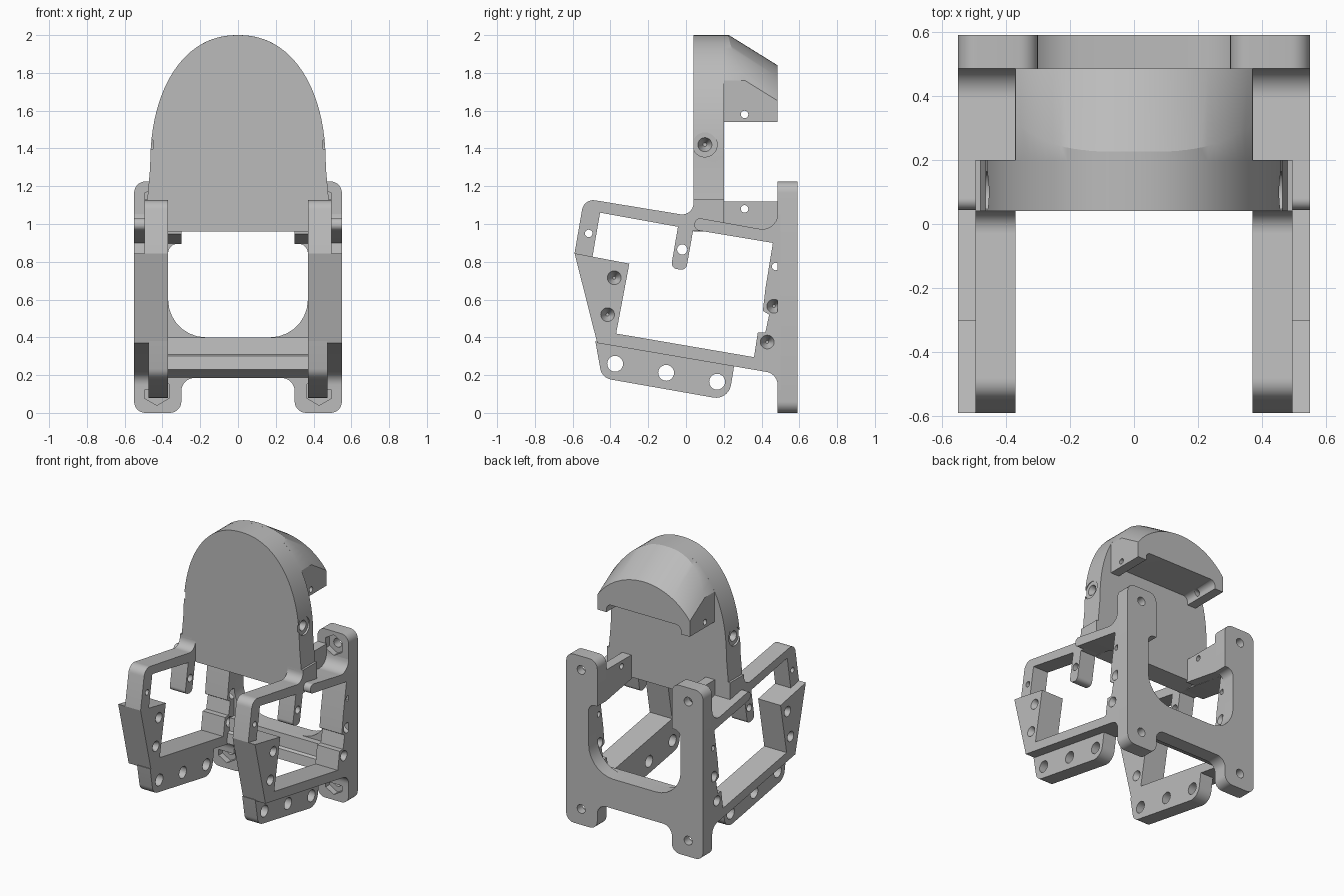
import bpy, bmesh, math
from mathutils import Vector, Matrix

cube = bpy.data.objects.get("Cube")
if cube:
    bpy.data.objects.remove(cube, do_unlink=True)

grey = bpy.data.materials.new("plain grey")
grey.use_nodes = True
grey.diffuse_color = (0.5, 0.5, 0.5, 1)
grey.node_tree.nodes["Principled BSDF"].inputs["Base Color"].default_value = (0.5, 0.5, 0.5, 1)
parts = []


def rounded(points, steps=7):
    """Polygon from (a, b) or (a, b, radius) corners."""
    out = []
    n = len(points)
    for i, p in enumerate(points):
        c = Vector(p[:2])
        if len(p) < 3:
            out.append(c)
            continue
        u = (Vector(points[i - 1][:2]) - c).normalized()
        v = (Vector(points[(i + 1) % n][:2]) - c).normalized()
        half = u.angle(v) / 2
        middle = c + (u + v).normalized() * (p[2] / math.sin(half))
        reach = p[2] / math.tan(half)
        start, end = c + u * reach - middle, c + v * reach - middle
        sweep = start.angle_signed(end)
        for k in range(steps + 1):
            out.append(middle + Matrix.Rotation(-sweep * k / steps, 2) @ start)
    return out


def add_object(name, bm):
    bmesh.ops.recalc_face_normals(bm, faces=bm.faces)
    mesh = bpy.data.meshes.new(name)
    bm.to_mesh(mesh)
    bm.free()
    mesh.materials.append(grey)
    ob = bpy.data.objects.new(name, mesh)
    bpy.context.collection.objects.link(ob)
    return ob


def prism(name, points, axis, a, b, shear=0.0, keep=True):
    """Extrude a (y, z) profile along x, or an (x, z) profile along y."""
    bm = bmesh.new()
    rim = []
    for p in rounded(points):
        rim.append(bm.verts.new((a, p.x, p.y) if axis == "x" else (p.x, a, p.y)))
    face = bm.faces.new(rim)
    new = bmesh.ops.extrude_face_region(bm, geom=[face])["geom"]
    shift = Vector((b - a, 0, 0)) if axis == "x" else Vector((0, b - a, shear * (b - a)))
    bmesh.ops.translate(bm, vec=shift, verts=[g for g in new if isinstance(g, bmesh.types.BMVert)])
    ob = add_object(name, bm)
    if keep:
        parts.append(ob)
    return ob


def drills(specs):
    """Cutter of cones: (start, end, start radius, end radius, sides)."""
    bm = bmesh.new()
    for start, end, r1, r2, sides in specs:
        start, end = Vector(start), Vector(end)
        axis = end - start
        turn = Vector((0, 0, 1)).rotation_difference(axis).to_matrix().to_4x4()
        bmesh.ops.create_cone(bm, cap_ends=True, segments=sides, radius1=r1, radius2=r2,
                              depth=axis.length,
                              matrix=Matrix.Translation((start + end) / 2) @ turn)
    return add_object("drill_cutter", bm)


def cut(ob, cutter):
    cutter.hide_render = True
    mod = ob.modifiers.new("cut", "BOOLEAN")
    mod.operation, mod.solver, mod.object = "DIFFERENCE", "EXACT", cutter
    graph = bpy.context.evaluated_depsgraph_get()
    mesh = bpy.data.meshes.new_from_object(ob.evaluated_get(graph))
    ob.modifiers.clear()
    ob.data = mesh
    bpy.data.objects.remove(cutter, do_unlink=True)


def through(s, y, z, r):
    return [((s * 0.2, y, z), (s * 0.7, y, z), r, r, 20)]


def sunk(s, y, z, r, inner, outer):
    """Countersinks from both sides that do not quite meet."""
    return [((s * (outer + 0.01), y, z), (s * (outer - 0.06), y, z), r * 1.15, 0.008, 20),
            ((s * (inner - 0.01), y, z), (s * (inner + 0.06), y, z), r * 1.15, 0.008, 20)]


def shell_z(x):
    return 1.3 + 0.7 * (1 - abs(x / 0.465) ** 2.2) ** (1 / 2.2)


# Side profiles, in y and z
arm = [(-0.59, 0.845), (-0.54, 1.135, 0.06), (0.04, 1.04, 0.06), (0.04, 1.13), (0.2, 1.13),
       (0.2, 0.96), (0.035, 0.965), (-0.04, 0.985), (-0.455, 1.06), (-0.495, 0.827)]
post = [(-0.04, 1.0), (-0.08, 0.767, 0.03), (0.0, 0.753, 0.03), (0.04, 0.98)]
frame = [(-0.59, 0.845), (-0.30, 0.79), (-0.37, 0.42), (0.36, 0.295), (0.38, 0.425),
         (0.42, 0.425), (0.44, 0.52), (0.407, 0.54), (0.42, 0.655), (0.46, 0.90),
         (0.04, 0.97, 0.03), (0.05, 1.035, 0.03), (0.485, 0.957, 0.08), (0.485, 1.05),
         (0.5, 1.05), (0.5, 0.12), (0.485, 0.12), (0.485, 0.207, 0.07), (-0.47, 0.37)]
strap = [(-0.48, 0.38), (-0.445, 0.185, 0.07), (0.225, 0.067, 0.08), (0.255, 0.25)]
tab = [(0.19, 1.12), (0.49, 1.12), (0.49, 0.895), (0.19, 0.947)]

for side, s in (("left", 1), ("right", -1)):
    ob = prism(side + "_front_arm", arm, "x", s * 0.37, s * 0.495)
    cut(ob, drills(through(s, -0.515, 0.95, 0.02)))
    ob = prism(side + "_hanging_post", post, "x", s * 0.37, s * 0.495)
    cut(ob, drills(through(s, -0.02, 0.865, 0.027)))
    ob = prism(side + "_side_frame", frame, "x", s * 0.37, s * 0.55)
    holes = through(s, 0.475, 0.775, 0.02)
    for y, z in ((-0.38, 0.715), (-0.415, 0.52), (0.465, 0.565), (0.43, 0.375)):
        holes += sunk(s, y, z, 0.036, 0.37, 0.55)
    cut(ob, drills(holes))
    ob = prism(side + "_lower_strap", strap, "x", s * 0.37, s * 0.475)
    holes = []
    for y, z in ((-0.375, 0.26), (-0.105, 0.212), (0.165, 0.165)):
        holes += through(s, y, z, 0.042)
    cut(ob, drills(holes))
    ob = prism(side + "_inner_tab", tab, "x", s * 0.30, s * 0.372)
    cut(ob, drills(through(s, 0.31, 1.08, 0.02)))

# Back plate with open-topped window, bolt holes and hex nut pockets
half = [(0.30, 0.185, 0.07), (0.30, 0, 0.06), (0.55, 0, 0.06), (0.55, 1.225, 0.06),
        (0.30, 1.225, 0.06), (0.30, 0.895), (0.37, 0.895, 0.05), (0.37, 0.4, 0.2)]
outline = half + [(-p[0],) + p[1:] for p in reversed(half)]
plate = prism("back_plate", outline, "y", 0.485, 0.59)
holes, pockets = [], []
for x in (-0.43, 0.43):
    for z in (0.115, 1.125):
        holes.append(((x, 0.4, z), (x, 0.7, z), 0.032, 0.032, 20))
        pockets.append(((x, 0.44, z), (x, 0.53, z), 0.075, 0.075, 6))
cut(plate, drills(holes))
cut(plate, drills(pockets))

# Crossbar under the window
bar = [(0.49, 0.4), (0.44, 0.4), (0.43, 0.31), (0.41, 0.3), (0.40, 0.23), (0.44, 0.215), (0.49, 0.185)]
prism("crossbar", bar, "x", -0.375, 0.375)

# Domed front panel with a screw pocket on each side
dome = []
for i in range(49):
    t = math.pi * i / 48
    c = math.cos(t)
    dome.append((math.copysign(0.465 * abs(c) ** (2 / 2.2), c),
                 1.3 + 0.7 * math.sin(t) ** (2 / 2.2)))
foot = [(0.48, 1.13), (0.495, 1.0), (0.37, 1.0), (0.37, 0.96)]
dome = dome + [(-x, z) for x, z in foot] + foot[::-1]
panel = prism("front_panel", dome, "y", 0.04, 0.2)
holes, pockets = [], []
for s in (-1, 1):
    pockets.append(((s * 0.45, 0.1, 1.42), (s * 0.6, 0.1, 1.42), 0.065, 0.065, 28))
    holes.append(((s * 0.47, 0.1, 1.42), (s * 0.38, 0.1, 1.42), 0.045, 0.01, 24))
cut(panel, drills(pockets))
cut(panel, drills(holes))

# Rear hood with sloping arched top and recessed underside
xs = [0.37 * (i / 16 - 1) for i in range(33)]
under = [(0.37, 1.54), (0.30, 1.54), (0.30, 1.60, 0.04)]
hood_outline = [(x, shell_z(x)) for x in xs] + under
hood_outline += [(-p[0],) + p[1:] for p in reversed(under)]
hood = prism("rear_hood", hood_outline, "y", 0.195, 0.485)
slope, radius = -0.62, 0.46
front_y, end_y = 0.1, 0.6
lift = 1.84 - radius - slope * (0.485 - front_y)
arch = [(x * 1.1, lift + math.sqrt(radius ** 2 - (x * 1.1) ** 2)) for x in xs]
arch += [(0.5, 3), (-0.5, 3)]
cut(hood, prism("slope_cutter", arch, "y", front_y, end_y, slope, False))
cut(hood, drills(through(1, 0.31, 1.58, 0.02) + through(-1, 0.31, 1.58, 0.02)))

# Smooth curved faces, keep hard edges
bpy.ops.object.select_all(action="DESELECT")
for ob in parts:
    ob.select_set(True)
bpy.context.view_layer.objects.active = parts[0]
bpy.ops.object.shade_smooth_by_angle(angle=math.radians(28))
